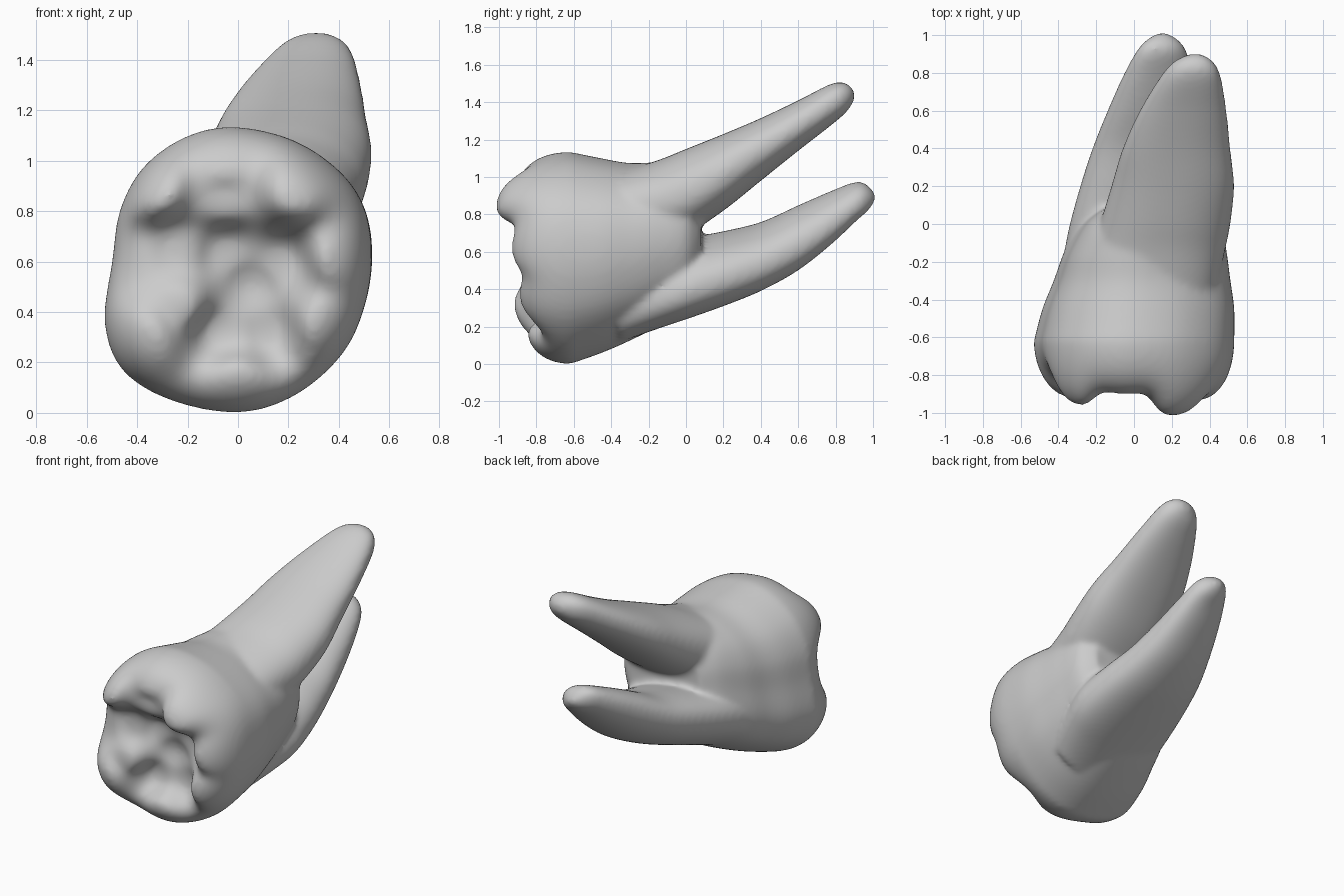
import bpy, bmesh, math

N = 72  # points around every cross-section


def spline(pts, steps, closed=False):
    """Catmull-Rom through tuples of any length."""
    n, out = len(pts), []
    for i in range(n if closed else n - 1):
        idx = [(i + k) % n if closed else min(max(i + k, 0), n - 1) for k in (-1, 0, 1, 2)]
        p = [pts[j] for j in idx]
        for s in range(steps):
            t = s / steps
            out.append(tuple(
                0.5 * (2 * b + (c - a) * t + (2 * a - 5 * b + 4 * c - d) * t * t
                       + (3 * b - a - 3 * c + d) * t ** 3) for a, b, c, d in zip(*p)))
    if not closed:
        out.append(tuple(pts[-1]))
    return out


def loft(bm, rings):
    """Skin a list of rings and close both ends."""
    vs = [[bm.verts.new(p) for p in r] for r in rings]
    for a, b in zip(vs, vs[1:]):
        for i in range(N):
            j = (i + 1) % N
            bm.faces.new((a[i], a[j], b[j], b[i]))
    bm.faces.new(vs[0])
    bm.faces.new(vs[-1])


# Crown outline seen from the front (x, z)
outline = spline([(-0.03, 1.135), (0.2, 1.09), (0.38, 0.98), (0.49, 0.84), (0.53, 0.66), (0.51, 0.45),
                  (0.42, 0.24), (0.23, 0.07), (0, 0), (-0.27, 0.05), (-0.46, 0.17), (-0.53, 0.36),
                  (-0.50, 0.6), (-0.47, 0.8), (-0.38, 0.97), (-0.22, 1.09)], 9, True)[::2]
unit = [(x / 0.53, (z - 0.5675) / 0.5675) for x, z in outline]

# Chewing surface heights (x, z, y): cusps, rim saddles, basin
relief = [(0.22, 0.87, -1.03), (-0.33, 0.88, -1.0), (-0.05, 0.98, -0.92), (-0.05, 0.85, -0.88),
          (-0.36, 0.30, -0.94), (-0.42, 0.62, -0.83), (-0.25, 0.66, -0.80), (-0.22, 0.42, -0.88),
          (0.0, 0.12, -0.87), (0.33, 0.35, -0.91), (0.38, 0.62, -0.95),
          (-0.08, 0.33, -0.72), (0.12, 0.33, -0.71), (0.05, 0.5, -0.70), (-0.05, 0.64, -0.74),
          (0.18, 0.6, -0.74)]


def height(x, z):
    tot = acc = 0
    for px, pz, py in relief:
        w = 1 / ((x - px) ** 2 + (z - pz) ** 2 + 0.002) ** 1.8
        tot += w
        acc += w * py
    return acc / tot


bm = bmesh.new()

# Crown and neck: (y, x0, x1, z0, z1)
neck = spline([(-0.62, -0.53, 0.53, 0, 1.135), (-0.45, -0.485, 0.53, 0.06, 1.10),
               (-0.3, -0.425, 0.51, 0.125, 1.075), (-0.15, -0.37, 0.49, 0.2, 1.08),
               (0.0, -0.28, 0.46, 0.28, 1.08), (0.08, -0.18, 0.38, 0.4, 0.98)], 6)
rings = []
for k in range(1, 33):
    s = k / 33
    s = 1 - (1 - s) ** 1.5  # denser near the rim
    ring = []
    for u, v in unit:
        x, z = 0.53 * u * s, 0.5675 + 0.5675 * v * s
        ring.append((x, -0.62 + (height(x, z) + 0.62) * (1 - s ** 6) ** 0.5, z))
    rings.append(ring)
for y, x0, x1, z0, z1 in neck:
    rings.append([((x0 + x1) / 2 + u * (x1 - x0) / 2, y, (z0 + z1) / 2 + v * (z1 - z0) / 2)
                  for u, v in unit])
loft(bm, rings)


def root(sections, lean):
    """Tapering root from (y, x0, x1, z0, z1) sections; lean shears the flat faces."""
    rr = []
    for y, x0, x1, z0, z1 in spline(sections, 6):
        ring = []
        for i in range(N):
            a = 2 * math.pi * i / N
            c, s = math.cos(a), math.sin(a)
            c, s = (math.copysign(abs(q) ** 0.9, q) for q in (c, s))
            h = (z1 - z0) / 2
            ring.append(((x0 + x1) / 2 + c * (x1 - x0) / 2, y, (z0 + z1) / 2 + h * s + lean * h * c))
        rr.append(ring)
    loft(bm, rr)


# Upper root
root([(-0.35, -0.25, 0.44, 0.6, 1.03), (-0.15, -0.22, 0.48, 0.64, 1.09), (0.0, -0.18, 0.51, 0.69, 1.15),
      (0.2, -0.12, 0.53, 0.82, 1.23), (0.4, -0.06, 0.51, 0.98, 1.315), (0.6, 0.03, 0.49, 1.14, 1.41),
      (0.78, 0.14, 0.46, 1.28, 1.50), (0.86, 0.21, 0.42, 1.35, 1.50), (0.9, 0.29, 0.36, 1.41, 1.46)], 0.0)
# Lower root
root([(-0.35, -0.40, 0.36, 0.13, 0.6), (-0.15, -0.37, 0.42, 0.2, 0.62), (0.0, -0.34, 0.45, 0.25, 0.66),
      (0.2, -0.285, 0.43, 0.32, 0.70), (0.4, -0.22, 0.39, 0.40, 0.75), (0.6, -0.14, 0.35, 0.51, 0.84),
      (0.78, -0.06, 0.315, 0.65, 0.92), (0.91, 0.01, 0.28, 0.77, 0.97), (0.97, 0.06, 0.24, 0.82, 0.955),
      (1.01, 0.12, 0.18, 0.87, 0.91)], -0.28)

bmesh.ops.recalc_face_normals(bm, faces=bm.faces)
mesh = bpy.data.meshes.new("molar_tooth")
bm.to_mesh(mesh)
bm.free()
tooth = bpy.data.objects.new("molar_tooth", mesh)
bpy.context.collection.objects.link(tooth)

# Fuse crown and roots into one smooth skin
fuse = tooth.modifiers.new("fuse", 'REMESH')
fuse.mode = 'VOXEL'
fuse.voxel_size = 0.016
fuse.use_smooth_shade = True
relax = tooth.modifiers.new("relax", 'SMOOTH')
relax.factor = 0.5
relax.iterations = 14
